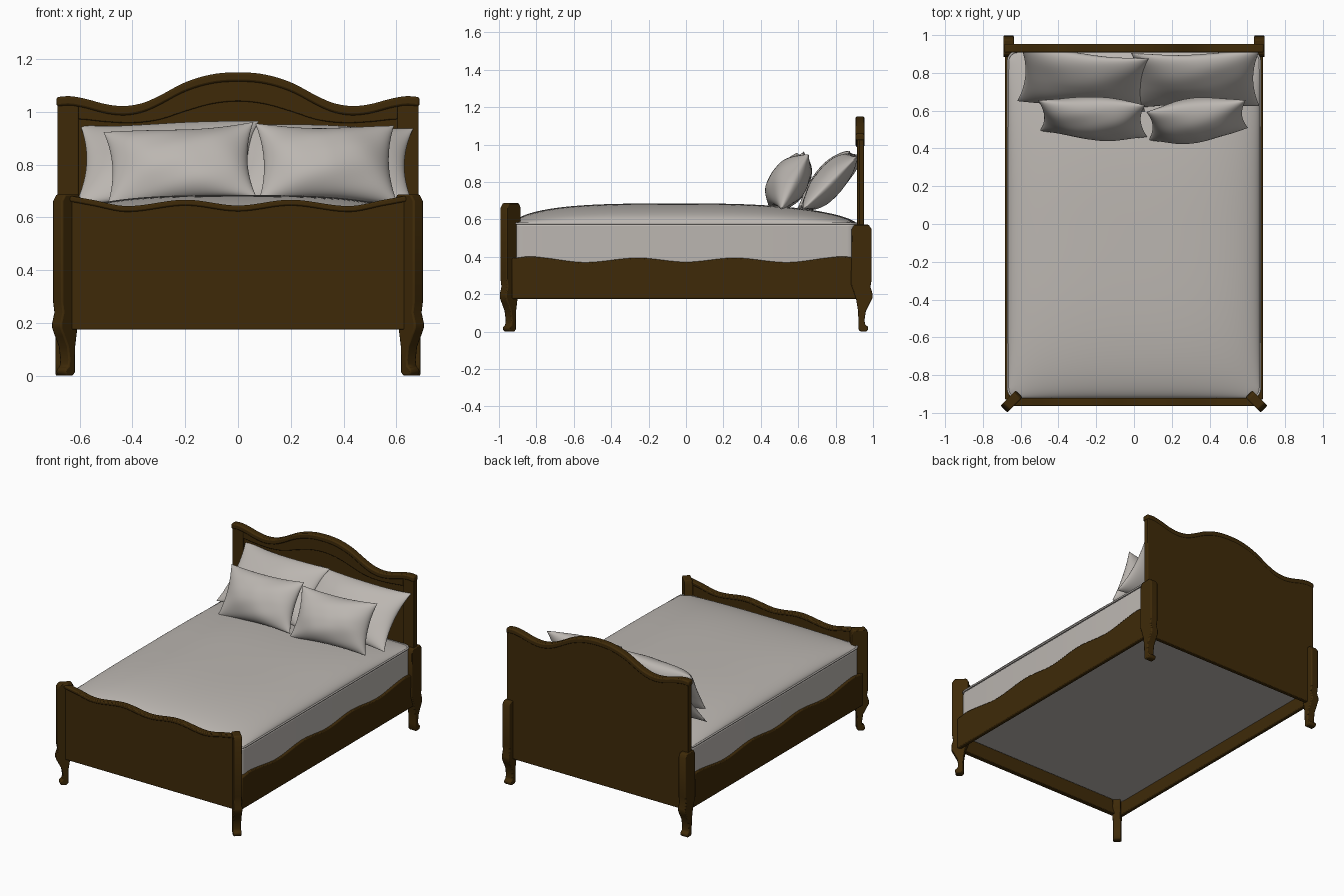
import bpy, bmesh, math
from mathutils import Matrix, Vector

if "Cube" in bpy.data.objects:
    bpy.data.objects.remove(bpy.data.objects["Cube"])


def material(name, rgb):
    m = bpy.data.materials.new(name)
    m.diffuse_color = (*rgb, 1)
    m.use_nodes = True
    m.node_tree.nodes["Principled BSDF"].inputs["Base Color"].default_value = m.diffuse_color
    return m


WOOD = material("dark_wood", (0.049, 0.023, 0.0025))
LINEN = material("pale_linen", (0.50, 0.47, 0.44))


def finish(name, bm, mat, bevel=0.0, angle=40):
    bmesh.ops.recalc_face_normals(bm, faces=bm.faces)
    me = bpy.data.meshes.new(name)
    bm.to_mesh(me)
    bm.free()
    me.materials.append(mat)
    ob = bpy.data.objects.new(name, me)
    bpy.context.collection.objects.link(ob)
    if bevel:
        mod = ob.modifiers.new("bevel", 'BEVEL')
        mod.width, mod.segments = bevel, 2
        mod.limit_method, mod.angle_limit = 'ANGLE', math.radians(40)
    bpy.ops.object.select_all(action='DESELECT')
    ob.select_set(True)
    bpy.context.view_layer.objects.active = ob
    bpy.ops.object.shade_smooth_by_angle(angle=math.radians(angle))
    return ob


def spline(keys):
    """Smooth height curve through (|u|, z) keys, mirrored about u = 0."""
    def slope(i):
        if i == 0 or i == len(keys) - 1:
            return 0
        a, b = keys[i - 1], keys[i + 1]
        return (b[1] - a[1]) / (b[0] - a[0])

    def f(u):
        u = min(abs(u), keys[-1][0])
        i = next(k for k in range(len(keys) - 1) if u <= keys[k + 1][0])
        (x0, z0), (x1, z1) = keys[i], keys[i + 1]
        h = x1 - x0
        t = (u - x0) / h
        return ((2*t**3 - 3*t*t + 1) * z0 + (t**3 - 2*t*t + t) * h * slope(i)
                + (3*t*t - 2*t**3) * z1 + (t**3 - t*t) * h * slope(i + 1))
    return f


def strip(name, u0, u1, low, high, a, b, axis='x', n=64, bevel=0.004):
    """Board running along an axis between two height curves, from depth a to b."""
    bm = bmesh.new()
    cols = []
    for i in range(n + 1):
        u = u0 + (u1 - u0) * i / n
        ring = [(a, low(u)), (b, low(u)), (b, high(u)), (a, high(u))]
        cols.append([bm.verts.new((u, d, z) if axis == 'x' else (d, u, z)) for d, z in ring])
    for p, q in zip(cols, cols[1:]):
        for k in range(4):
            bm.faces.new((p[k], p[(k + 1) % 4], q[(k + 1) % 4], q[k]))
    bm.faces.new(cols[0])
    bm.faces.new(cols[-1])
    return finish(name, bm, WOOD, bevel)


def flat(z):
    return lambda u: z


def below(f, d):
    return lambda u: f(u) - d


# Headboard: back panel, raised frame, bead and cap moulding
head = spline([(0, 1.15), (.1, 1.142), (.2, 1.112), (.3, 1.06), (.36, 1.034),
               (.43, 1.022), (.5, 1.029), (.58, 1.05), (.64, 1.06), (.69, 1.056)])
arch = spline([(0, 1.04), (.1, 1.03), (.2, 1.002), (.3, .97), (.4, .958), (.5, .962), (.61, .972)])
strip("headboard_panel", -.684, .684, flat(.175), below(head, .003), .926, .952)
strip("headboard_frame_arch", -.605, .605, arch, below(head, .01), .915, .93)
strip("headboard_cap", -.688, .688, below(head, .035), head, .907, .954, bevel=.008)
for s, side in ((-1, "left"), (1, "right")):
    strip("headboard_stile_" + side, s * .605, s * .684, flat(.2), below(head, .02), .915, .93, n=6)

# Footboard: wavy panel, cap and stiles
foot = spline([(0, .645), (.2, .667), (.42, .643), (.56, .668), (.67, .684)])
strip("footboard_panel", -.66, .66, flat(.175), below(foot, .003), -.957, -.925)
strip("footboard_cap", -.66, .66, below(foot, .022), foot, -.964, -.922, bevel=.006)
for s, side in ((-1, "left"), (1, "right")):
    strip("footboard_stile_" + side, s * .635, s * .665, flat(.18), below(foot, .01), -.961, -.922, n=4)

# Side rails
rail = spline([(0, .372), (.26, .394), (.54, .37), (.76, .395), (.84, .402), (.93, .392)])
for s, side in ((-1, "left"), (1, "right")):
    strip("side_rail_" + side, -.93, .92, flat(.175), rail, s * .655, s * .683, 'y', bevel=.006)


# Cabriole legs: side profile (outward, height), the top block follows the height
def leg(name, top, width, matrix):
    prof = [(-.038, top), (-.052, top - .025), (-.054, .4), (-.055, .25), (-.042, .215),
            (-.028, .17), (-.018, .11), (-.016, .05), (-.016, .012), (-.006, .0),
            (.028, 0), (.037, .012), (.035, .026), (.02, .036), (.016, .06), (.024, .11),
            (.045, .15), (.06, .18), (.06, .2), (.048, .24), (.055, .28), (.055, top - .025), (.038, top)]
    bm = bmesh.new()
    f = bm.faces.new([bm.verts.new((-width / 2, d, z)) for d, z in prof])
    ext = bmesh.ops.extrude_face_region(bm, geom=[f])
    bmesh.ops.translate(bm, vec=(width, 0, 0),
                        verts=[v for v in ext['geom'] if isinstance(v, bmesh.types.BMVert)])
    bm.transform(matrix)
    finish(name, bm, WOOD, .006)


for s, side in ((-1, "left"), (1, "right")):
    leg("back_leg_" + side, .572, .055, Matrix.Translation((s * .664, .938, 0)))
    leg("front_leg_" + side, .687, .052, Matrix.Translation((s * .646, -.937, 0))
        @ Matrix.Rotation(math.radians(180 + s * 45), 4, 'Z'))

# Mattress: rounded body, piping and domed top
HX, HY, CY, R = .667, .917, -.005, .05


def outline(hx, hy, r):
    pts = []
    for k, (sx, sy) in enumerate(((1, 1), (-1, 1), (-1, -1), (1, -1))):
        for j in range(7):
            a = math.pi / 2 * (k + j / 6)
            pts.append((sx * (hx - r) + r * math.cos(a), CY + sy * (hy - r) + r * math.sin(a)))
    return pts


bm = bmesh.new()
base = bm.faces.new([bm.verts.new((x, y, .265)) for x, y in outline(HX, HY, R)])
ext = bmesh.ops.extrude_face_region(bm, geom=[base])
bmesh.ops.translate(bm, vec=(0, 0, .31),
                    verts=[v for v in ext['geom'] if isinstance(v, bmesh.types.BMVert)])
finish("mattress_body", bm, LINEN, .012)

piping = bpy.data.curves.new("mattress_piping", 'CURVE')
piping.dimensions = '3D'
piping.bevel_depth, piping.bevel_resolution = .006, 2
sp = piping.splines.new('POLY')
loop = outline(HX, HY, R)
sp.points.add(len(loop) - 1)
for p, (x, y) in zip(sp.points, loop):
    p.co = (x, y, .578, 1)
sp.use_cyclic_u = True
piping.materials.append(LINEN)
bpy.context.collection.objects.link(bpy.data.objects.new("mattress_piping", piping))

bm = bmesh.new()
bmesh.ops.create_grid(bm, x_segments=48, y_segments=64, size=1)
for v in bm.verts:
    u, w = math.sin(v.co.x * math.pi / 2), math.sin(v.co.y * math.pi / 2)
    along = max(0, 1 - abs(w)**2.6) ** .65 if w > 0 else max(0, 1 - abs(w)**3.5) ** .55
    dome = max(0, 1 - abs(u)**3) ** .5 * along
    x, y = u * HX, w * HY
    ox, oy = abs(x) - (HX - R), abs(y) - (HY - R)
    if ox > 0 and oy > 0:  # pull the corner onto its radius
        k = max(ox, oy) / math.hypot(ox, oy)
        x = math.copysign(HX - R + ox * k, x)
        y = math.copysign(HY - R + oy * k, y)
    v.co = (x, y + CY, .577 + .108 * dome)
finish("mattress_top", bm, LINEN, angle=60)


# Pillows: two puffed sheets meeting at a pinched rim
def pillow(name, loc, size, tilt, yaw, roll, seed):
    w, h, t = size
    bm = bmesh.new()
    for s in (-1, 1):
        sheet = bmesh.ops.create_grid(bm, x_segments=36, y_segments=28, size=1)['verts']
        for p in sheet:
            u, v = math.sin(p.co.x * math.pi / 2), math.sin(p.co.y * math.pi / 2)
            a, b = max(0, 1 - u * u), max(0, 1 - v * v)
            puff = (a * b) ** .55
            folds = (.07 * math.sin(5 * u + 3 * v * s + seed) * abs(u)
                     + .05 * math.sin(6 * v - 4 * u + 2 * seed) * abs(v))
            p.co = (w / 2 * u * (1 - .10 * b), h / 2 * v * (1 - .09 * a),
                    s * t / 2 * puff * (1 + folds) + .01 * math.sin(3 * u + seed) * v)
    bmesh.ops.remove_doubles(bm, verts=bm.verts, dist=.0004)
    rot = (Matrix.Rotation(math.radians(yaw), 4, 'Z') @ Matrix.Rotation(math.radians(roll), 4, 'Y')
           @ Matrix.Rotation(math.radians(tilt), 4, 'X'))
    bm.transform(Matrix.Translation(Vector(loc)) @ rot)
    finish(name, bm, LINEN, angle=70)


pillow("back_pillow_left", (-.27, .765, .805), (.68, .42, .16), 48, -5, -1, 0.4)
pillow("back_pillow_right", (.325, .765, .80), (.68, .41, .16), 47, 1, 1, 2.1)
pillow("front_pillow_left", (-.22, .56, .80), (.57, .33, .19), 58, -3, -4, 3.7)
pillow("front_pillow_right", (.335, .55, .805), (.53, .33, .20), 60, 7, 1, 5.2)
